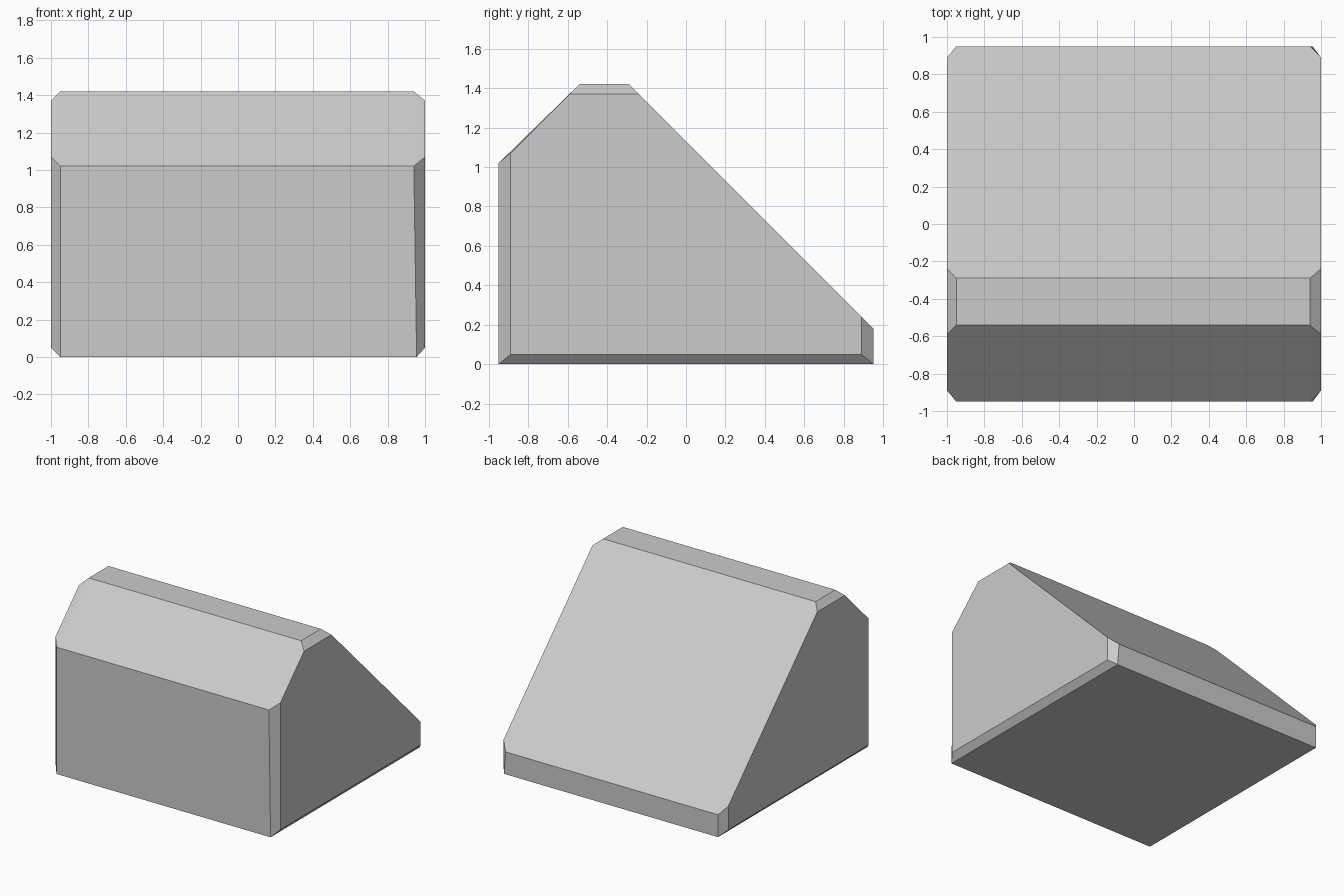
import bpy, bmesh

if "Cube" in bpy.data.objects:
    bpy.data.objects.remove(bpy.data.objects["Cube"])

# Side profiles (y, z): full-size body section and the smaller end face
body = [(-0.95, 0), (0.95, 0), (0.95, 0.18), (-0.29, 1.42), (-0.54, 1.42), (-0.95, 1.02)]
end = [(-0.89, 0.05), (0.89, 0.05), (0.89, 0.24), (-0.24, 1.37), (-0.59, 1.37), (-0.89, 1.07)]

# Right-hand bevel is slightly skewed: wider at the top than at the base
right_x = [0.955, 0.955, 0.94, 0.94, 0.94, 0.94]
sections = [([-1] * 6, end), ([-0.95] * 6, body), (right_x, body), ([1] * 6, end)]

bm = bmesh.new()
rings = [[bm.verts.new((x, y, z)) for x, (y, z) in zip(xs, prof)] for xs, prof in sections]

# Skin between neighbouring sections, then cap both ends
for a, b in zip(rings, rings[1:]):
    for i in range(6):
        j = (i + 1) % 6
        bm.faces.new((a[i], a[j], b[j], b[i]))
bm.faces.new(rings[0])
bm.faces.new(rings[-1])
bmesh.ops.recalc_face_normals(bm, faces=bm.faces)

mesh = bpy.data.meshes.new("sloped_block")
bm.to_mesh(mesh)
bm.free()
block = bpy.data.objects.new("sloped_block", mesh)
bpy.context.collection.objects.link(block)
